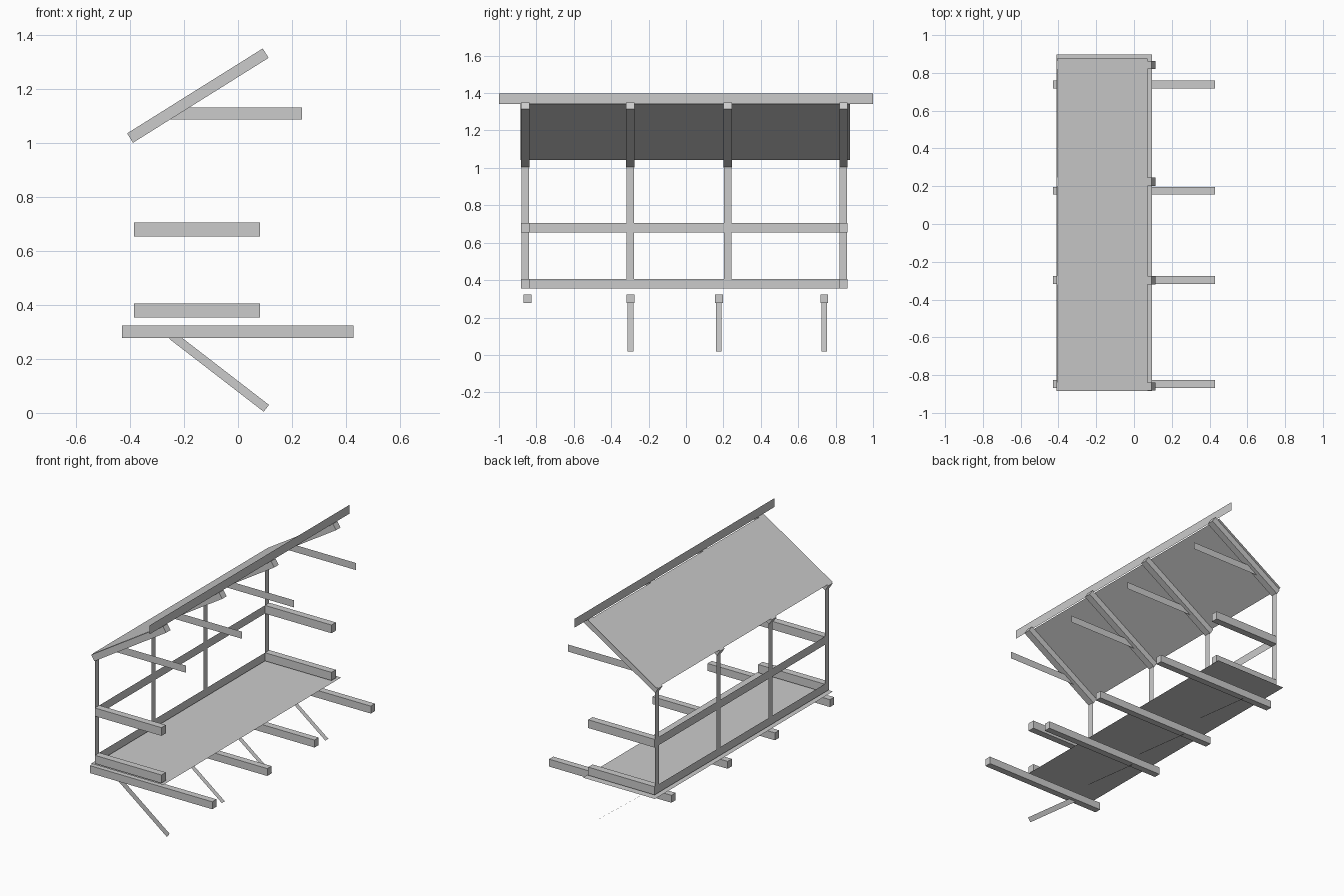
import bpy, math
from mathutils import Vector, Matrix

cube = bpy.data.objects.get("Cube")
if cube:
    bpy.data.objects.remove(cube, do_unlink=True)

# Single plain grey for all timber and sheeting
grey = bpy.data.materials.new("plain_grey")
grey.use_nodes = True
colour = (0.6, 0.6, 0.6, 1)
grey.diffuse_color = colour
grey.node_tree.nodes["Principled BSDF"].inputs["Base Color"].default_value = colour


def add_object(name, verts, faces):
    mesh = bpy.data.meshes.new(name)
    mesh.from_pydata(verts, [], faces)
    mesh.materials.append(grey)
    obj = bpy.data.objects.new(name, mesh)
    bpy.context.collection.objects.link(obj)
    return obj


def beam(name, x, y, z):
    """Box spanning three (low, high) ranges."""
    verts = [(a, b, c) for a in x for b in y for c in z]
    faces = [(0, 1, 3, 2), (4, 6, 7, 5), (0, 4, 5, 1),
             (2, 3, 7, 6), (0, 2, 6, 4), (1, 5, 7, 3)]
    return add_object(name, verts, faces)


def board(name, start, end, side):
    """Flat board from start to end, widened by the side vector both ways."""
    a, b, s = Vector(start), Vector(end), Vector(side)
    return add_object(name, [a - s, b - s, b + s, a + s], [(0, 1, 2, 3)])


def around(centre, half):
    return centre - half, centre + half


WALL_X = -0.385
frames = (-0.86, -0.298, 0.223, 0.842)     # post and rafter stations
joists = (-0.848, -0.297, 0.176, 0.739)    # floor joist stations
rail_levels = {"sill": 0.38, "middle": 0.68}

# Floor sheet
board("floor", (-0.41, 0.006, 0.348), (0.095, 0.006, 0.348), (0, 0.891, 0))

# Joists, each with a raking strut underneath
strut_top, strut_foot = Vector((-0.245, 0, 0.287)), Vector((0.105, 0, 0.017))
along = (strut_foot - strut_top).normalized()
for i, y in enumerate(joists):
    beam(f"joist_{i + 1}", (-0.43, 0.428), around(y, 0.021), (0.277, 0.324))
    offset = Vector((0, y, 0))
    # The end strut stands on edge, the others lie flat
    side = Vector((-along.z, 0, along.x)) * 0.016 if i == 0 else (0, 0.015, 0)
    board(f"strut_{i + 1}", strut_top + offset, strut_foot + offset, side)

# Wall rails: solid end rails and flat long rails
for level, z in rail_levels.items():
    for end, y in (("front", frames[0]), ("back", frames[-1])):
        beam(f"{level}_{end}_rail", (WALL_X, 0.081), around(y, 0.022), around(z, 0.026))
    board(f"{level}_long_rail", (WALL_X, frames[0] - 0.02, z),
          (WALL_X, frames[-1] + 0.02, z), (0, 0, 0.026))

# Posts, sloping rafters and collar ties
eave, ridge = Vector((-0.40, 0, 1.0185)), Vector((0.1025, 0, 1.333))
pitch = ridge - eave
angle = math.atan2(pitch.z, pitch.x)
for i, y in enumerate(frames):
    board(f"post_{i + 1}", (WALL_X, y, 0.36), (WALL_X, y, 1.03), (0, 0.02, 0))
    rafter = beam(f"rafter_{i + 1}", (0, pitch.length), around(0, 0.022), around(0, 0.0205))
    rafter.data.transform(Matrix.Translation(eave + Vector((0, y, 0)))
                          @ Matrix.Rotation(-angle, 4, 'Y'))
    board(f"collar_tie_{i + 1}", (-0.25, y, 1.11), (0.238, y, 1.11), (0, 0, 0.0225))

# Roof sheet resting on the rafters, and the ridge board
normal = Vector((-math.sin(angle), 0, math.cos(angle)))
lift = normal * 0.0235 + Vector((0, -0.004, 0))
board("roof_sheet", eave + lift + pitch * 0.012, eave + lift + pitch * 0.965, (0, 0.881, 0))
board("ridge_board", (0.08, -1, 1.37), (0.08, 1, 1.37), (0, 0, 0.028))
